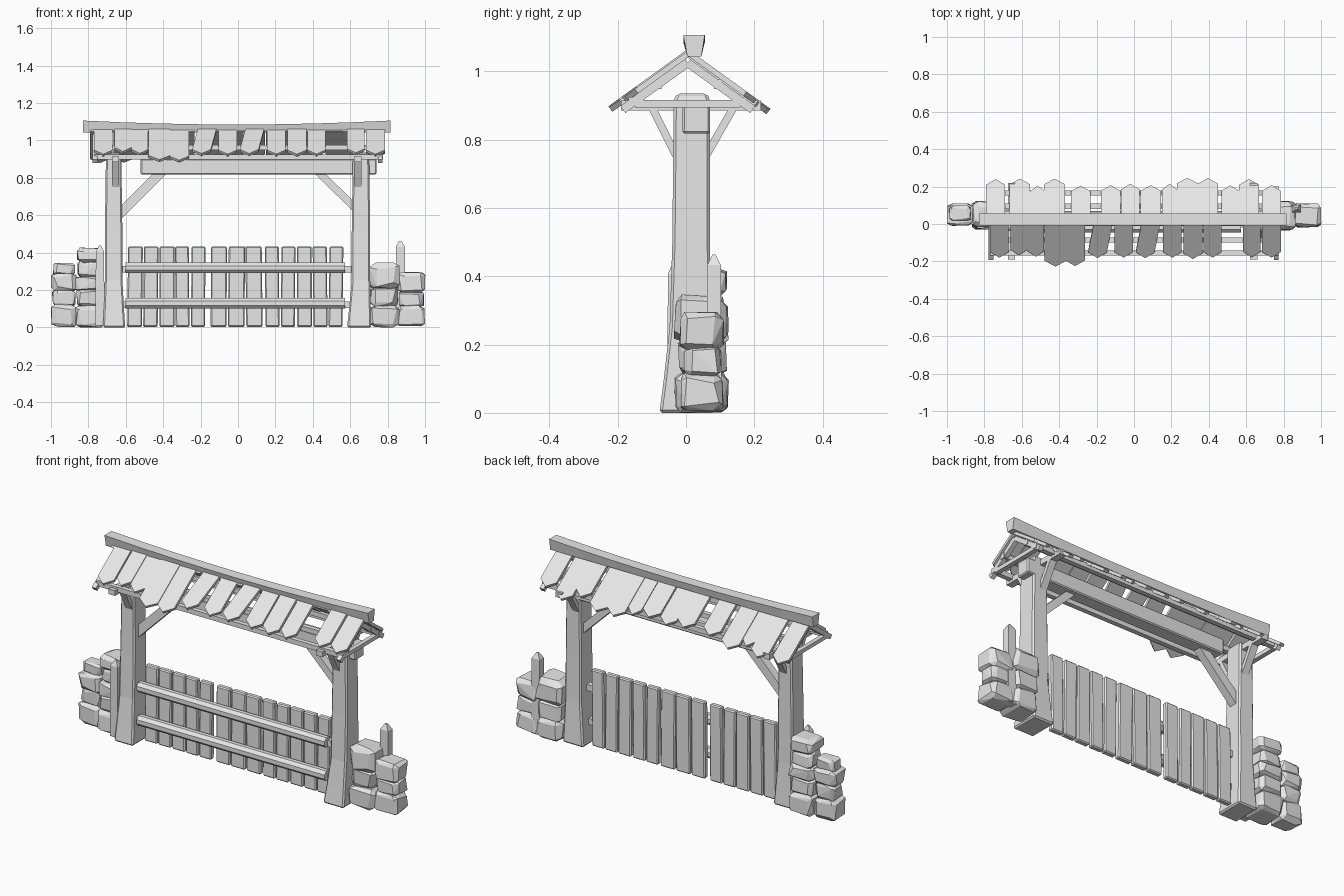
import bpy, bmesh, math, random
from mathutils import Vector, Matrix

random.seed(4)
if "Cube" in bpy.data.objects:
    bpy.data.objects.remove(bpy.data.objects["Cube"], do_unlink=True)

grey = bpy.data.materials.new("pale_grey")
grey.use_nodes = True
COLOUR = (0.8, 0.8, 0.8, 1)
grey.diffuse_color = COLOUR
grey.node_tree.nodes["Principled BSDF"].inputs["Base Color"].default_value = COLOUR


def finish(bm, name, bevel=0):
    bmesh.ops.recalc_face_normals(bm, faces=bm.faces)
    mesh = bpy.data.meshes.new(name)
    bm.to_mesh(mesh)
    bm.free()
    mesh.materials.append(grey)
    obj = bpy.data.objects.new(name, mesh)
    bpy.context.collection.objects.link(obj)
    if bevel:
        mod = obj.modifiers.new("worn_edges", "BEVEL")
        mod.width, mod.segments = bevel, 1
    return obj


def loft(name, rings, bevel=0):
    """Skin a list of matching rings of points and cap both ends."""
    bm = bmesh.new()
    loops = [[bm.verts.new(p) for p in ring] for ring in rings]
    n = len(loops[0])
    for a, b in zip(loops, loops[1:]):
        for i in range(n):
            bm.faces.new((a[i], a[(i + 1) % n], b[(i + 1) % n], b[i]))
    bm.faces.new(loops[0])
    bm.faces.new(loops[-1])
    return finish(bm, name, bevel)


def beam(name, start, end, width, depth, sides=4, bevel=0):
    """Straight timber between two points; depth runs closest to vertical."""
    start, end = Vector(start), Vector(end)
    along = (end - start).normalized()
    up = Vector((0, 0, 1)) if abs(along.z) < 0.95 else Vector((0, 1, 0))
    side = along.cross(up).normalized()
    up = side.cross(along)
    grow = 1 / math.cos(math.pi / sides)
    ring = []
    for i in range(sides):
        a = math.tau * (i + 0.5) / sides
        ring.append(side * math.cos(a) * width / 2 * grow + up * math.sin(a) * depth / 2 * grow)
    return loft(name, [[p + r for r in ring] for p in (start, end)], bevel)


def rect(x0, x1, y0, y1, z):
    return [(x0, y0, z), (x1, y0, z), (x1, y1, z), (x0, y1, z)]


# Posts with flared feet
for name, x0, x1, out, inner in (("right_post", -0.712, -0.618, -0.01, 0.015),
                                 ("left_post", 0.608, 0.707, -0.025, 0.005)):
    loft(name, [rect(x0 + out, x1 + inner, -0.078, 0.085, 0),
                rect(x0 + out * 0.6, x1 + inner * 0.6, -0.066, 0.08, 0.09),
                rect(x0, x1, -0.048, 0.072, 0.25),
                rect(x0, x1, -0.04, 0.07, 0.5),
                rect(x0 + 0.006, x1 - 0.006, -0.036, 0.07, 0.92),
                rect(x0 + 0.016, x1 - 0.016, -0.025, 0.06, 0.935)], 0.008)

# Main beam and its knee braces
beam("main_beam", (-0.52, 0.03, 0.86), (0.74, 0.03, 0.86), 0.08, 0.085, bevel=0.006)
beam("right_knee_brace", (-0.64, 0.02, 0.60), (-0.40, 0.02, 0.84), 0.045, 0.05)
beam("left_knee_brace", (0.63, 0.02, 0.635), (0.42, 0.02, 0.84), 0.045, 0.04)

# Roof frame: cross ties, eave braces, rafters and purlins
RIDGE_Y, RIDGE_Z, SLOPE = 0.005, 1.06, 0.72


def roof_z(y):
    return RIDGE_Z - SLOPE * abs(y - RIDGE_Y)


for side, x in (("right", -0.655), ("left", 0.64)):
    beam(side + "_cross_tie", (x, -0.19, 0.9), (x, 0.22, 0.9), 0.04, 0.03)
    for face, y0, y1 in (("front", -0.03, -0.1), ("back", 0.06, 0.14)):
        beam(f"{side}_{face}_eave_brace", (x, y0, 0.755), (x, y1, 0.895), 0.04, 0.022)
for side, x in (("right", -0.765), ("left", 0.76)):
    for face, s in (("front", -1), ("back", 1)):
        y = RIDGE_Y + s * 0.19
        beam(f"{side}_{face}_rafter", (x, RIDGE_Y, RIDGE_Z - 0.035), (x, y, roof_z(y) - 0.035), 0.025, 0.025)
    beam(side + "_end_tie", (x, -0.15, 0.905), (x, 0.16, 0.905), 0.025, 0.022)
for face, s in (("front", -1), ("back", 1)):
    for row, d in (("upper", 0.09), ("lower", 0.16)):
        y = RIDGE_Y + s * d
        z = roof_z(y) - 0.033
        beam(f"{face}_{row}_purlin", (-0.77, y, z), (0.775, y, z), 0.027, 0.027)

# Sagging ridge beam, wider at the top
rings = []
for i in range(9):
    t = i / 4 - 1
    top = 1.085 + 0.021 * t * t
    rings.append([(0.822 * t - 0.006, y, z) for y, z in
                  ((0.004, 1.043), (0.045, 1.043), (0.055, top), (-0.008, top))])
loft("ridge_beam", rings)


# Roof boards with pointed tips: (centre x, width, reach from the ridge, skew)
def board(name, s, x, width, reach, skew, lift):
    h = width / 2
    outline = [(-h, 0), (h, 0), (h + skew, reach - 0.03), (skew, reach), (skew - h, reach - 0.03)]
    rings = []
    for drop in (lift, lift - 0.016):
        rings.append([(x + px, RIDGE_Y + s * (d + drop * 0.58), RIDGE_Z - SLOPE * d + drop * 0.81)
                      for px, d in outline])
    loft(name, rings)


FRONT = [(-0.72, 0.1, 0.185, 0), (-0.615, 0.09, 0.17, 0), (-0.525, 0.09, 0.18, 0),
         (-0.42, 0.115, 0.23, 0), (-0.315, 0.105, 0.23, 0), (-0.165, 0.1, 0.185, -0.03),
         (-0.055, 0.1, 0.185, 0), (0.09, 0.1, 0.185, -0.03), (0.205, 0.1, 0.185, 0),
         (0.315, 0.1, 0.19, 0), (0.42, 0.095, 0.185, 0), (0.63, 0.095, 0.18, 0),
         (0.735, 0.1, 0.185, 0)]
BACK = [(-0.74, 0.1, 0.235, 0), (-0.61, 0.11, 0.235, 0), (-0.515, 0.08, 0.2, 0),
        (-0.425, 0.11, 0.235, 0), (-0.285, 0.105, 0.2, 0), (-0.125, 0.105, 0.2, 0),
        (-0.02, 0.1, 0.21, 0), (0.09, 0.11, 0.2, 0), (0.19, 0.08, 0.21, 0),
        (0.285, 0.11, 0.24, 0), (0.395, 0.11, 0.24, 0), (0.515, 0.095, 0.2, 0),
        (0.615, 0.105, 0.235, 0), (0.735, 0.1, 0.2, 0)]
for face, s, rows in (("front", -1, FRONT), ("back", 1, BACK)):
    for i, (x, w, reach, skew) in enumerate(rows):
        board(f"{face}_roof_board_{i + 1}", s, x, w, reach, skew, 0.004 * (i % 2))

# Gate planks in three panels: (first x, last x, count)
for panel, (a, b, count) in enumerate(((-0.59, -0.165, 5), (-0.145, 0.135, 3), (0.145, 0.572, 5))):
    pitch = (b - a) / count
    for i in range(count):
        x0 = a + pitch * i
        x1 = x0 + pitch - random.uniform(0.004, 0.012)
        lean = random.uniform(-0.003, 0.003)
        loft(f"gate_plank_{panel + 1}_{i + 1}",
             [rect(x0 + lean, x1 + lean, 0.01, 0.042, 0.003),
              rect(x0 - lean, x1 - lean, 0.01, 0.042, 0.433)], 0.006)

# Gate rails and the hinge pegs at their ends
for row, z in (("lower", 0.13), ("upper", 0.318)):
    beam(row + "_rail", (-0.602, -0.018, z), (0.572, -0.018, z), 0.056, 0.056, sides=8)
    for side, x in (("right", -0.6), ("left", 0.59)):
        beam(f"{side}_{row}_hinge_peg", (x - 0.03, 0.0, z - 0.008), (x + 0.03, 0.0, z - 0.008), 0.035, 0.035)


# Pointed stakes beside the stone piles
def stake(name, x, y, w, d, top):
    def ring(k, z):
        return rect(x - w * k, x + w * k, y - d * k, y + d * k, z)
    loft(name, [ring(1.1, 0.01), ring(1, top - 0.03), ring(0.25, top)])


stake("left_stake", 0.868, 0.082, 0.024, 0.02, 0.463)
stake("right_stake", -0.738, -0.035, 0.022, 0.018, 0.437)


# Rough faceted stones: hull of a jittered, chamfered block
def stone(name, x0, x1, y0, y1, z0, z1):
    size = Vector((x1 - x0, y1 - y0, z1 - z0))
    mid = Vector((x0 + x1, y0 + y1, z0 + z1)) / 2
    bm = bmesh.new()
    for axis in range(3):
        for corner in range(8):
            p = Vector([(1 if corner >> k & 1 else -1) *
                        (0.5 if k == axis else random.uniform(0.24, 0.41)) for k in range(3)])
            p[axis] *= random.uniform(0.9, 1.02)
            bm.verts.new(mid + Vector([p[k] * size[k] for k in range(3)]))
    hull = bmesh.ops.convex_hull(bm, input=bm.verts)
    spare = [v for v in hull["geom_interior"] if isinstance(v, bmesh.types.BMVert)]
    bmesh.ops.delete(bm, geom=spare, context="VERTS")
    bmesh.ops.dissolve_limit(bm, angle_limit=0.12, verts=bm.verts, edges=bm.edges)
    finish(bm, name)


# Each pile: name, x range, y range, heights of the joints between stones
PILES = [("right_outer", -1.0, -0.86, -0.01, 0.11, (0.01, 0.12, 0.2, 0.285, 0.34)),
         ("right_inner", -0.87, -0.715, -0.03, 0.125, (0.0, 0.115, 0.2, 0.27, 0.35, 0.42)),
         ("left_inner", 0.7, 0.865, -0.035, 0.125, (0.0, 0.115, 0.21, 0.34)),
         ("left_outer", 0.85, 1.0, -0.02, 0.11, (0.01, 0.11, 0.19, 0.29))]
for name, x0, x1, y0, y1, joints in PILES:
    for i, (z0, z1) in enumerate(zip(joints, joints[1:])):
        inset = 0.012 * (i % 2) + 0.012 * (i > 2)
        stone(f"{name}_stone_{i + 1}", x0 + inset * 0.5, x1 - inset * 0.5,
              y0 + inset, y1 - inset * 0.5, max(z0 - 0.006, 0), z1 + 0.006)
